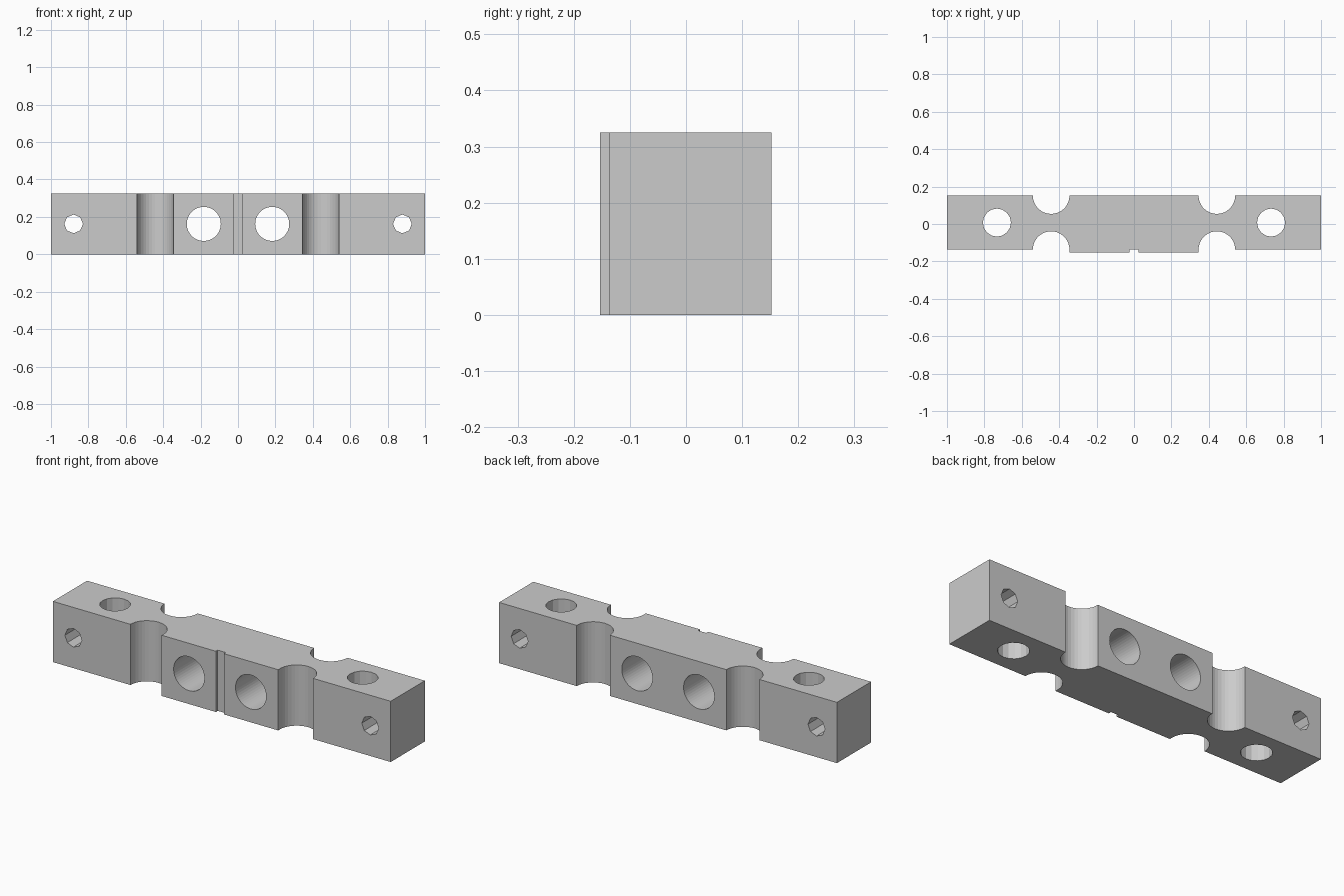
import bpy
import bmesh
from math import pi, sin, cos
from mathutils import Matrix, Vector

if "Cube" in bpy.data.objects:
    bpy.data.objects.remove(bpy.data.objects["Cube"], do_unlink=True)

HEIGHT = 0.325
BACK, FRONT, PAD = 0.152, -0.137, -0.153
MID_Y = (BACK + FRONT) / 2
NOTCH_X, NOTCH_R = 0.443, 0.098
SLOT = 0.024

grey = bpy.data.materials.new("plain grey")
grey.use_nodes = True
grey.diffuse_color = (0.6, 0.6, 0.6, 1)
grey.node_tree.nodes["Principled BSDF"].inputs["Base Color"].default_value = (0.6, 0.6, 0.6, 1)


def add_object(name, bm):
    bmesh.ops.recalc_face_normals(bm, faces=bm.faces)
    mesh = bpy.data.meshes.new(name)
    bm.to_mesh(mesh)
    bm.free()
    mesh.materials.append(grey)
    obj = bpy.data.objects.new(name, mesh)
    bpy.context.collection.objects.link(obj)
    return obj


def notch(y, start, end, steps=18):
    """Half-round bite running along the plan outline."""
    return [(NOTCH_X + NOTCH_R * cos(a), y + NOTCH_R * sin(a))
            for a in (start + (end - start) * i / steps for i in range(steps + 1))]


# Plan outline of the +x half, from the slot round to the back
half = [(SLOT, FRONT), (SLOT, PAD), (NOTCH_X - NOTCH_R, PAD)]
half += notch(FRONT, pi, 0)
half += [(1, FRONT), (1, BACK)]
half += notch(BACK, 0, -pi)
outline = half + [(-x, y) for x, y in reversed(half)]

# Bar body
bm = bmesh.new()
base = bm.faces.new([bm.verts.new((x, y, 0)) for x, y in outline])
top = bmesh.ops.extrude_face_region(bm, geom=[base])["geom"]
bmesh.ops.translate(bm, vec=Vector((0, 0, HEIGHT)),
                    verts=[v for v in top if isinstance(v, bmesh.types.BMVert)])
bar = add_object("bar_body", bm)

# Drill for every hole, mirrored left and right
drill = bmesh.new()
upright = Matrix.Identity(4)
crosswise = Matrix.Rotation(pi / 2, 4, "X")
for side in (-1, 1):
    for x, radius, sides, turn in ((0.183, 0.091, 48, crosswise),
                                   (0.733, 0.075, 16, upright),
                                   (0.879, 0.05, 8, crosswise)):
        place = Matrix.Translation((side * x, MID_Y, HEIGHT / 2)) @ turn
        aim = Matrix.Rotation(pi / 2, 4, "Z")
        bmesh.ops.create_cone(drill, cap_ends=True, segments=sides, radius1=radius,
                              radius2=radius, depth=0.6, matrix=place @ aim)
cutter = add_object("hole_cutter", drill)

cut = bar.modifiers.new("holes", "BOOLEAN")
cut.operation = "DIFFERENCE"
cut.solver = "EXACT"
cut.object = cutter
bpy.context.view_layer.objects.active = bar
bpy.ops.object.modifier_apply(modifier=cut.name)
bpy.data.objects.remove(cutter, do_unlink=True)
